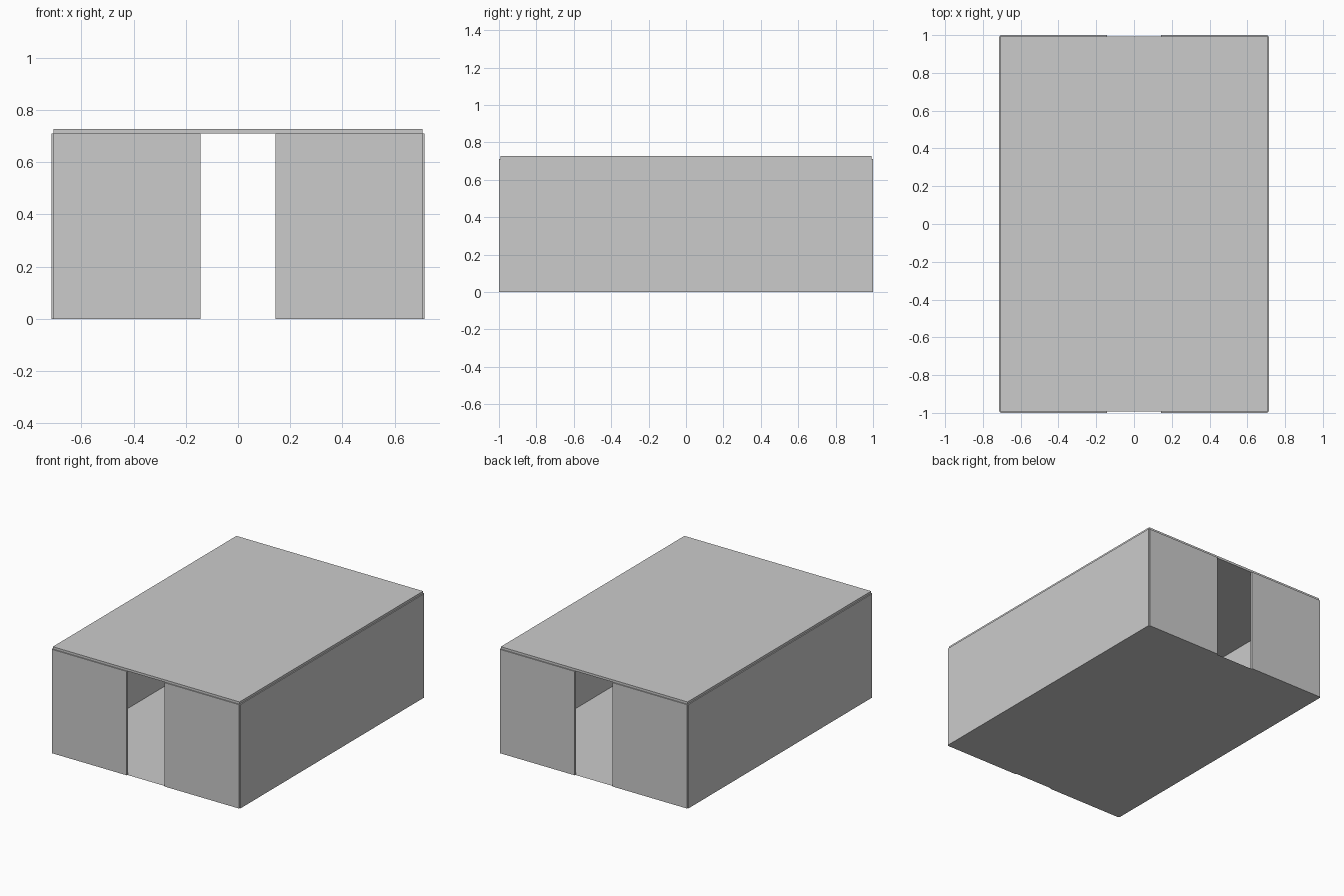
import bpy, math

if "Cube" in bpy.data.objects:
    bpy.data.objects.remove(bpy.data.objects["Cube"])

grey = bpy.data.materials.new("plain_grey")
grey.diffuse_color = (0.6, 0.6, 0.6, 1)
grey.use_nodes = True
grey.node_tree.nodes["Principled BSDF"].inputs["Base Color"].default_value = grey.diffuse_color


def finish(name):
    ob = bpy.context.object
    ob.name = name
    ob.data.materials.append(grey)
    return ob


def box(name, x0, x1, y0, y1, z0, z1):
    bpy.ops.mesh.primitive_cube_add(
        size=1, location=((x0 + x1) / 2, (y0 + y1) / 2, (z0 + z1) / 2))
    ob = finish(name)
    ob.scale = (x1 - x0, y1 - y0, z1 - z0)
    return ob


def rod(name, x, y, r, z0, z1, sides=12):
    bpy.ops.mesh.primitive_cylinder_add(
        vertices=sides, radius=r, depth=z1 - z0, location=(x, y, (z0 + z1) / 2))
    return finish(name)


W, L, H = 0.707, 0.993, 0.711   # half width, half length, wall height
T = 0.007                       # half wall thickness
DOOR = 0.143                    # half door width

# floor sheet and roof slab
bpy.ops.mesh.primitive_plane_add(size=1)
finish("floor").scale = (2 * W, 2 * L, 1)
box("roof", -W, W, -L, L, H, 0.727)

# long side walls
for side, s in (("left", -1), ("right", 1)):
    box(side + "_wall", s * W - T, s * W + T, -L, L, 0, H)
    # end walls, leaving a doorway in the middle of front and back
    for end, e in (("front", -1), ("back", 1)):
        x0, x1 = sorted((s * DOOR, s * W))
        box(f"{end}_{side}_panel", x0, x1, e * L - T, e * L + T, 0, H)

# small stool in the back left corner, its feet showing under the floor
SX, SY = -0.566, 0.859
rod("stool_seat", SX, SY, 0.05, 0.10, 0.115, 16)
for i in range(5):
    a = math.tau * i / 5
    rod("stool_leg", SX + 0.043 * math.cos(a), SY + 0.043 * math.sin(a), 0.005, 0, 0.10, 6)
